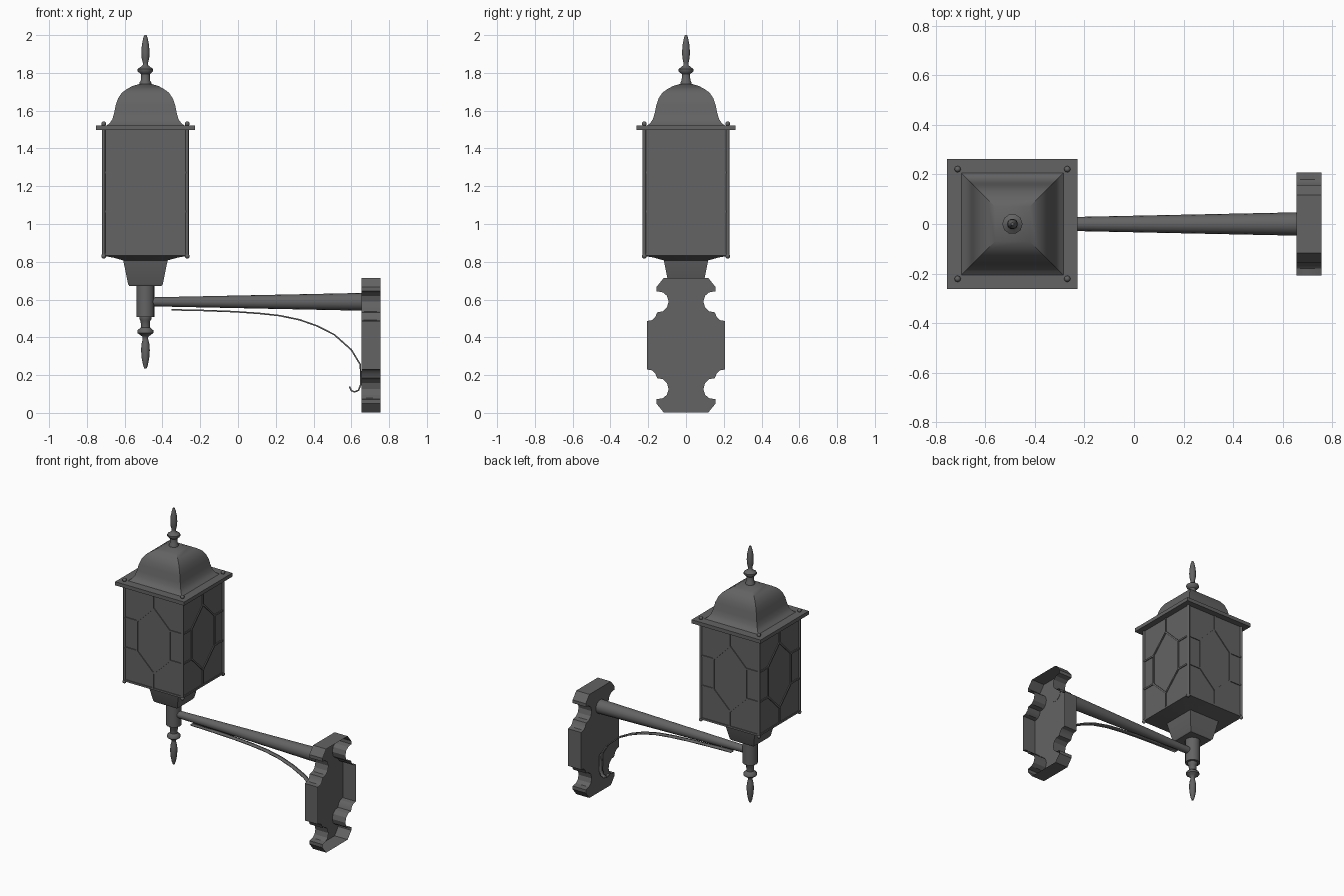
import bpy, bmesh, math
from mathutils import Matrix, Vector

if "Cube" in bpy.data.objects:
    bpy.data.objects.remove(bpy.data.objects["Cube"])

LX = -0.49          # lantern axis


def material(name, v):
    m = bpy.data.materials.new(name)
    m.diffuse_color = (v, v, v, 1)
    m.use_nodes = True
    m.node_tree.nodes["Principled BSDF"].inputs["Base Color"].default_value = m.diffuse_color
    return m


METAL = material("dark_grey_metal", 0.125)
GLASS = material("smoked_glass", 0.125)


def finish(name, bm, mat, angle=35, fix=True):
    if fix:
        bmesh.ops.recalc_face_normals(bm, faces=bm.faces)
    me = bpy.data.meshes.new(name)
    bm.to_mesh(me)
    bm.free()
    me.materials.append(mat)
    me.shade_smooth()
    me.set_sharp_from_angle(angle=math.radians(angle))
    ob = bpy.data.objects.new(name, me)
    bpy.context.collection.objects.link(ob)
    return ob


def loft(bm, profile, n, phase=0.0, scale=1.0, matrix=Matrix()):
    """Stack n-sided rings of (radius, height) with closed ends."""
    rings = []
    for r, z in profile:
        rings.append([bm.verts.new(matrix @ Vector((
            r * scale * math.cos(phase + math.tau * i / n),
            r * scale * math.sin(phase + math.tau * i / n), z))) for i in range(n)])
    for a, b in zip(rings, rings[1:]):
        for i in range(n):
            bm.faces.new((a[i], a[(i + 1) % n], b[(i + 1) % n], b[i]))
    bm.faces.new(rings[0][::-1])
    bm.faces.new(rings[-1])


def round_part(name, profile, n=12, matrix=Matrix.Translation((LX, 0, 0)), angle=50):
    bm = bmesh.new()
    loft(bm, profile, n, matrix=matrix)
    return finish(name, bm, METAL, angle)


def square_part(name, profile, mat=METAL):
    bm = bmesh.new()
    loft(bm, profile, 4, math.pi / 4, math.sqrt(2), Matrix.Translation((LX, 0, 0)))
    return finish(name, bm, mat, 40)


# Roof, rim plate, glass box, base tray and funnel
square_part("roof", [(0.208, 1.52), (0.19, 1.533), (0.175, 1.555), (0.165, 1.59), (0.157, 1.63),
                     (0.145, 1.665), (0.125, 1.695), (0.10, 1.713), (0.07, 1.73), (0.03, 1.742)])
square_part("rim_plate", [(0.263, 1.497), (0.263, 1.522)])
square_part("glass_box", [(0.221, 0.84), (0.221, 1.497)], GLASS)
square_part("base_tray", [(0.12, 0.808), (0.17, 0.822), (0.226, 0.832), (0.226, 0.845)])
square_part("funnel", [(0.085, 0.672), (0.092, 0.682), (0.118, 0.81)])

# Turned stem and the two finials
finial = [(0.031, 0.0), (0.031, 0.012), (0.024, 0.022), (0.023, 0.055), (0.041, 0.07), (0.041, 0.083),
          (0.026, 0.093), (0.014, 0.103), (0.014, 0.115), (0.02, 0.14), (0.022, 0.17),
          (0.019, 0.21), (0.012, 0.245), (0.006, 0.262)]
round_part("stem", [(0.048, 0.508), (0.048, 0.674)], 16)
round_part("top_finial", [(r, 1.738 + h) for r, h in finial], 10)
round_part("bottom_finial", [(r * 1.05, 0.51 - h * 1.05) for r, h in finial], 10)

# Corner rods with ball ends
bm = bmesh.new()
for sx in (-1, 1):
    for sy in (-1, 1):
        m = Matrix.Translation((LX + sx * 0.221, sy * 0.221, 0))
        loft(bm, [(0.009, 0.83), (0.009, 1.53)], 8, matrix=m)
        for z in (0.83, 1.53):
            bmesh.ops.create_uvsphere(bm, u_segments=8, v_segments=6, radius=0.013,
                                      matrix=m @ Matrix.Translation((0, 0, z)))
finish("corner_rods", bm, METAL, 50)

# Leaded pattern on all four panes: a hexagon with spokes to the frame
hexagon = [(0, 1.395), (0.124, 1.272), (0.124, 1.066), (0, 0.945), (-0.124, 1.066), (-0.124, 1.272)]
ends = [(0, 1.497), (0.221, 1.272), (0.221, 1.066), (0, 0.845), (-0.221, 1.066), (-0.221, 1.272)]
bars = list(zip(hexagon, hexagon[1:] + hexagon[:1])) + list(zip(hexagon, ends))
bm = bmesh.new()
for k in range(4):
    turn = Matrix.Translation((LX, 0, 0)) @ Matrix.Rotation(k * math.pi / 2, 4, 'Z')
    for (u0, z0), (u1, z1) in bars:
        m = (turn @ Matrix.Translation(((u0 + u1) / 2, -0.222, (z0 + z1) / 2))
             @ Matrix.Rotation(-math.atan2(z1 - z0, u1 - u0), 4, 'Y')
             @ Matrix.Diagonal((math.hypot(u1 - u0, z1 - z0) + 0.006, 0.01, 0.011, 1)))
        bmesh.ops.create_cube(bm, size=1, matrix=m)
finish("leaded_bars", bm, METAL)

# Tapered arm
round_part("arm", [(0.024, -0.45), (0.047, 0.657)], 16,
           Matrix.Translation((0, 0, 0.588)) @ Matrix.Rotation(math.pi / 2, 4, 'Y'))

# Curved strap below the arm, ending in a hook
path = [(-0.353, 0.546), (-0.18, 0.542), (-0.02, 0.536), (0.11, 0.527), (0.22, 0.515), (0.326, 0.493),
        (0.42, 0.46), (0.51, 0.414), (0.60, 0.334), (0.648, 0.255), (0.65, 0.15), (0.638, 0.12),
        (0.618, 0.111), (0.6, 0.118), (0.59, 0.14)]
bm = bmesh.new()
rows = [[bm.verts.new((x, y, z)) for y in (-0.015, 0.015)] for x, z in path]
for a, b in zip(rows, rows[1:]):
    bm.faces.new((a[0], a[1], b[1], b[0]))
strap = finish("strap", bm, METAL)
solid = strap.modifiers.new("thickness", 'SOLIDIFY')
solid.thickness = 0.008
solid.offset = 0

# Scalloped wall plate: a stepped shell, open toward the wall
quarter = [(0.117, 0.357), (0.157, 0.308), (0.157, 0.286), (0.122, 0.28), (0.101, 0.262), (0.092, 0.232),
           (0.101, 0.20), (0.122, 0.18), (0.153, 0.174), (0.163, 0.148), (0.18, 0.133), (0.207, 0.128)]
half = quarter + [(y, -z) for y, z in reversed(quarter)]
outline = half + [(-y, z) for y, z in reversed(half)]
bm = bmesh.new()
face = bm.faces.new([bm.verts.new((0.69, y, 0.358 + z)) for y, z in outline])
rim = list(face.edges)
bmesh.ops.inset_region(bm, faces=[face], thickness=0.011, use_boundary=True)
out = bmesh.ops.extrude_face_region(bm, geom=[face])
bmesh.ops.translate(bm, vec=(-0.035, 0, 0), verts=[g for g in out["geom"] if isinstance(g, bmesh.types.BMVert)])
if face.is_valid:
    bmesh.ops.delete(bm, geom=[face], context='FACES_ONLY')
rim = [e for e in bm.edges if e.is_boundary]
out = bmesh.ops.extrude_edge_only(bm, edges=rim)
bmesh.ops.translate(bm, vec=(0.065, 0, 0), verts=[g for g in out["geom"] if isinstance(g, bmesh.types.BMVert)])
finish("wall_plate", bm, METAL, 30)
